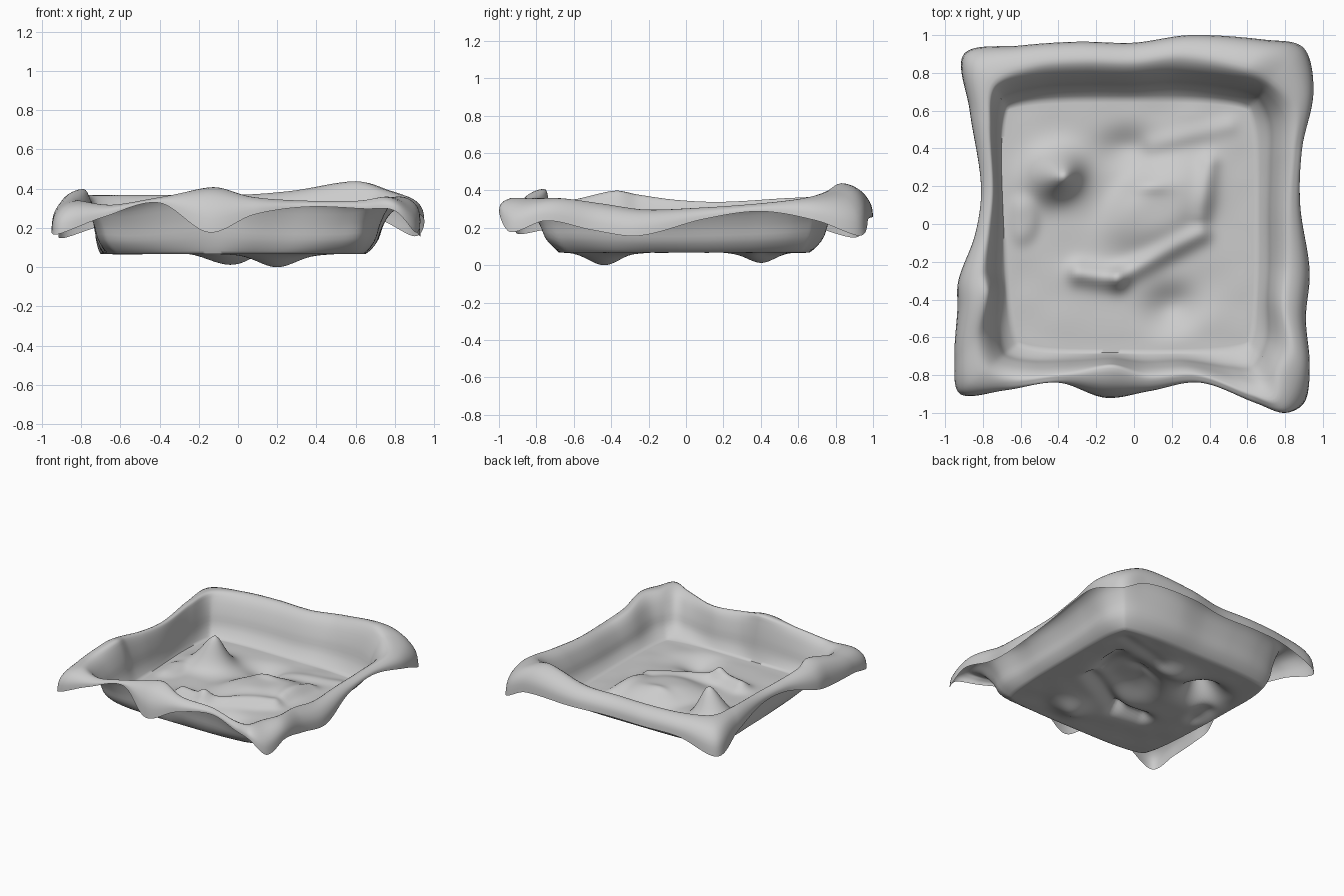
import bpy, bmesh, math
from mathutils import Vector, noise

cube = bpy.data.objects.get("Cube")
if cube:
    bpy.data.objects.remove(cube, do_unlink=True)

# Hem stations per side, counter-clockwise: (along, outward, crest height, hem height)
FRONT = [(-.92, .9, .34, .17), (-.68, .88, .32, .26), (-.4, .84, .36, .33),
         (-.15, .92, .41, .18), (.08, .885, .36, .27), (.35, .84, .34, .31),
         (.65, .95, .34, .3), (.8, 1, .36, .29)]
LEFT = [(-.94, .905, .36, .18), (-.75, .93, .36, .24), (-.5, .91, .33, .19),
        (-.25, .93, .3, .16), (.1, .88, .31, .25), (.4, .89, .33, .29), (.7, .95, .36, .24)]
BACK = [(-.9, .93, .4, .16), (-.7, .975, .44, .25), (-.3, 1, .39, .26),
        (0, .96, .37, .25), (.3, .965, .37, .25), (.6, .945, .37, .24)]
RIGHT = [(-.9, .9, .37, .15), (-.6, .87, .36, .23), (-.2, .81, .34, .28),
         (.05, .84, .35, .28), (.3, .93, .38, .22), (.45, .935, .4, .2), (.7, .95, .35, .2)]

FLOOR = .6        # share of the cloth grid that lies flat
BASE = .07        # floor height
CELLS = 120


def hermite(a, b, ta, tb, f):
    return (a * (2*f**3 - 3*f**2 + 1) + ta * (f**3 - 2*f**2 + f)
            + b * (3*f**2 - 2*f**3) + tb * (f**3 - f**2))


# Closed loop of knots: parameter plus (x, y, crest, hem)
knots = []
for side, stations in enumerate((FRONT, LEFT, BACK, RIGHT)):
    for n, (a, o, crest, hem) in enumerate(stations):
        x, y = ((a, -o), (o, a), (-a, o), (-o, -a))[side]
        knots.append((2*side + (a/.92 + 1 if n else 0), Vector((x, y, crest, hem))))
count = len(knots)


def knot(i):
    turn, j = divmod(i, count)
    return knots[j][0] + 8*turn, knots[j][1]


def hem_at(g):
    """Smoothly interpolate the hem loop at parameter g (0 to 8)."""
    g %= 8
    i = max(k for k in range(count) if knots[k][0] <= g)
    (g0, p0), (g1, p1), (g2, p2), (g3, p3) = [knot(i + k) for k in (-1, 0, 1, 2)]
    span = g2 - g1
    return hermite(p1, p2, (p2 - p0) * (span / (g2 - g0)),
                   (p3 - p1) * (span / (g3 - g1)), (g - g1) / span)


def loop_parameter(u, v):
    """Position around the square for a point on its border."""
    if abs(v) >= abs(u):
        return 1 + u if v < 0 else 5 - u
    return 3 + v if u > 0 else 7 - v


def floor_xy(u, v):
    """Map the unit square to the tray floor with softened corners."""
    pinch = 1 - .07 * (u*v)**4
    skew = .03 * u * v if u < 0 else 0
    return Vector(((-.02 + .67*u + skew) * pinch, (-.01 + .67*v) * pinch))


def blob(x, y, cx, cy, rx, ry, angle=0, power=2):
    dx, dy = x - cx, y - cy
    c, s = math.cos(angle), math.sin(angle)
    r = math.hypot((dx*c + dy*s) / rx, (dy*c - dx*s) / ry)
    return math.exp(-r**power)


def ridge(x, y, start, end, width):
    a, d = Vector(start), Vector(end) - Vector(start)
    p = Vector((x, y)) - a
    f = min(1, max(0, p.dot(d) / d.length_squared))
    return math.exp(-((p - d*f).length / width)**2)


def relief(x, y):
    """Height of lumps and hollows pressed into the floor."""
    z = .075 * blob(x, y, .14, .1, .3, .19, .6, 4)                # broad mound
    z += .03 * ridge(x, y, (.36, .05), (.4, .32), .05)            # mound shoulder
    z += .06 * ridge(x, y, (-.29, -.26), (-.1, -.29), .06)        # long fold
    z += .05 * ridge(x, y, (-.08, -.28), (.35, -.05), .055)
    z += .02 * blob(x, y, .09, .2, .1, .04)
    z += .03 * blob(x, y, -.6, .02, .09, .12, 0, 4)
    z += .015 * ridge(x, y, (.1, .42), (.5, .52), .05)
    z -= .065 * blob(x, y, .2, -.43, .14, .11, .3)                # sagging hollows
    z -= .055 * blob(x, y, -.04, .4, .15, .1)
    return z + .008 * noise.noise(Vector((x*5, y*5, 3)))


def cloth_point(u, v):
    t = max(abs(u), abs(v))
    if t <= FLOOR:
        p = floor_xy(u / FLOOR, v / FLOOR)
        fade = min(1, (1 - t / FLOOR) * 8)
        z = BASE + relief(p.x, p.y) * fade
        # Pinched peak, leaning to one side
        peak = blob(p.x, p.y, -.42, .26, .12, .105, .4, 1.7)
        return Vector((p.x + .045*peak, p.y - .01*peak, z + .24*peak))
    # Wall, rolled crest and hanging hem
    u, v = u / t, v / t
    foot = floor_xy(u, v)
    x, y, crest, hem = hem_at(loop_parameter(u, v))
    drop = crest - hem
    edge = Vector((x, y))
    top = edge * (1 - (.035 + .55*drop) / .92)
    rise = crest - BASE

    def wall(f, h):
        q = foot.lerp(top, f)
        return Vector((q.x, q.y, BASE + rise*h))

    def roll(f, h):
        q = top.lerp(edge, f)
        return Vector((q.x, q.y, crest - drop*h))

    path = [wall(-.3, 0), wall(0, 0), wall(.32, .23), wall(.48, .55), wall(.72, .86),
            wall(1, 1), roll(.55, .14), roll(.9, .5), roll(1, 1), roll(1, 1.5)]
    k = (t - FLOOR) / (1 - FLOOR) * 7
    i = min(6, int(k)) + 1
    return hermite(path[i], path[i+1], (path[i+1] - path[i-1]) / 2,
                   (path[i+2] - path[i]) / 2, k - i + 1)


# Draped cloth tray
bm = bmesh.new()
bmesh.ops.create_grid(bm, x_segments=CELLS, y_segments=CELLS, size=1)
for vert in bm.verts:
    vert.co = cloth_point(vert.co.x, vert.co.y)
lowest = min(vert.co.z for vert in bm.verts)
bmesh.ops.translate(bm, verts=bm.verts, vec=(0, 0, -lowest))
mesh = bpy.data.meshes.new("draped_tray")
bm.to_mesh(mesh)
bm.free()
tray = bpy.data.objects.new("draped_tray", mesh)
bpy.context.collection.objects.link(tray)

# Plain grey material
grey = bpy.data.materials.new("plain_grey")
grey.use_nodes = True
colour = (.6, .6, .6, 1)
grey.diffuse_color = colour
grey.node_tree.nodes["Principled BSDF"].inputs["Base Color"].default_value = colour
mesh.materials.append(grey)

bpy.context.view_layer.objects.active = tray
tray.select_set(True)
bpy.ops.object.shade_smooth_by_angle(angle=math.radians(60))
